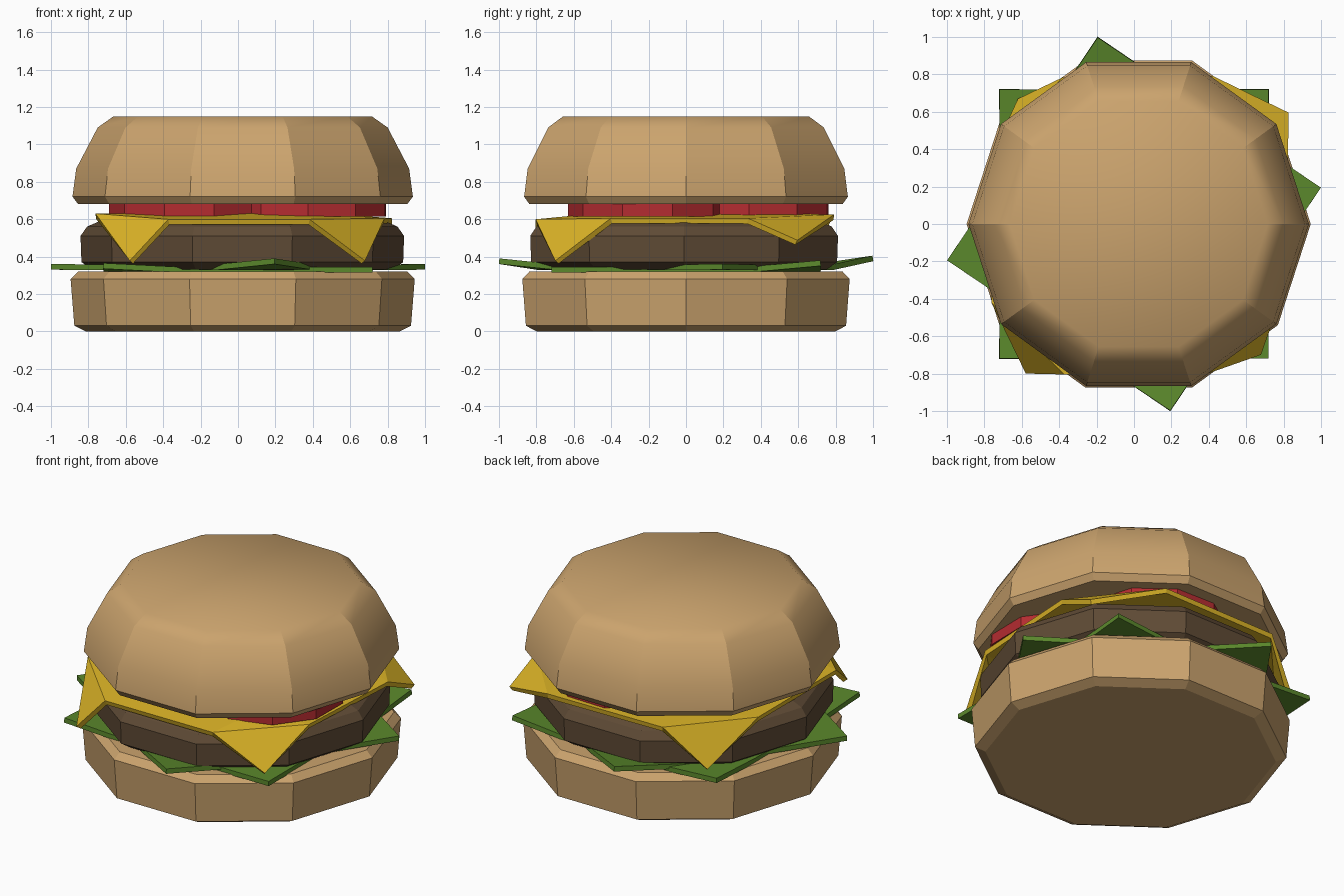
import bpy, bmesh, math
from mathutils import Vector

if "Cube" in bpy.data.objects:
    bpy.data.objects.remove(bpy.data.objects["Cube"])


def material(name, rgb):
    m = bpy.data.materials.new(name)
    m.diffuse_color = (*rgb, 1)
    m.use_nodes = True
    m.node_tree.nodes["Principled BSDF"].inputs["Base Color"].default_value = m.diffuse_color
    return m


BUN = material("toasted bun", (0.60, 0.37, 0.155))
MEAT = material("brown meat", (0.115, 0.070, 0.036))
CHEESE = material("yellow cheese", (0.72, 0.46, 0.02))
LEAF = material("green leaf", (0.105, 0.25, 0.025))
TOMATO = material("red tomato", (0.46, 0.025, 0.03))


def finish(bm, name, mat):
    bmesh.ops.recalc_face_normals(bm, faces=bm.faces)
    me = bpy.data.meshes.new(name)
    bm.to_mesh(me)
    bm.free()
    me.materials.append(mat)
    ob = bpy.data.objects.new(name, me)
    bpy.context.collection.objects.link(ob)
    return ob


def disc(name, mat, profile, centre, sides=10, turn=0.0, smooth_from=None):
    """Stack of polygon rings (radius, z), capped at both ends."""
    bm = bmesh.new()
    rings = []
    for r, z in profile:
        rings.append([bm.verts.new((centre[0] + r * math.cos(turn + math.tau * k / sides),
                                    centre[1] + r * math.sin(turn + math.tau * k / sides), z))
                      for k in range(sides)])
    for a, b in zip(rings, rings[1:]):
        for k in range(sides):
            j = (k + 1) % sides
            bm.faces.new((a[k], a[j], b[j], b[k]))
    bm.faces.new(rings[0])
    bm.faces.new(rings[-1])
    if smooth_from is not None:
        for f in bm.faces:
            f.smooth = f.calc_center_median().z > smooth_from
        # side corners stay crisp, the crown blends
        for ring in zip(*rings):
            for a, b in zip(ring, ring[1:]):
                bm.edges.get((a, b)).smooth = False
    return finish(bm, name, mat)


def sheet(name, mat, tips, folds, thick, base_z):
    """Square slice: four corner tips, each with a fold point before and after it."""
    bm = bmesh.new()
    t = [bm.verts.new(p) for p in tips]
    f = [[bm.verts.new(p) for p in pair] for pair in folds]
    inner = []
    for before, after in folds:
        mid = (Vector(before) + Vector(after)) / 2
        inner.append(bm.verts.new((mid.x * 0.8, mid.y * 0.8, base_z)))
    for k in range(4):
        n = (k + 1) % 4
        bm.faces.new((f[k][0], t[k], f[k][1]))
        bm.faces.new((f[k][0], f[k][1], inner[k]))
        bm.faces.new((f[k][1], f[n][0], inner[n], inner[k]))
    bm.faces.new(inner)
    ob = finish(bm, name, mat)
    mod = ob.modifiers.new("thickness", "SOLIDIFY")
    mod.thickness = thick
    mod.offset = 0
    return ob


# Buns and patty
disc("bottom_bun", BUN, [(0.84, 0), (0.90, 0.03), (0.92, 0.28), (0.88, 0.32)], (0.025, 0))
disc("top_bun", BUN, [(0.88, 0.68), (0.91, 0.72), (0.89, 0.87), (0.775, 1.09), (0.69, 1.15)],
     (0.025, 0), smooth_from=0.73)
disc("patty", MEAT, [(0.80, 0.33), (0.86, 0.37), (0.865, 0.51), (0.83, 0.56), (0.75, 0.595)],
     (0.023, -0.01))

# Tomato slices
for i, c in enumerate([(-0.26, -0.21), (0.38, -0.20), (0.16, 0.35)]):
    disc(f"tomato_slice_{i + 1}", TOMATO, [(0.43, 0.615), (0.43, 0.68)], c, 10, 0.3 * i)

# Cheese slice with drooping corners
sheet("cheese_slice", CHEESE,
      [(-0.57, -0.79, 0.37), (0.67, -0.69, 0.37), (0.82, 0.59, 0.475), (-0.61, 0.66, 0.37)],
      [((-0.76, -0.42, 0.615), (-0.37, -0.80, 0.585)),
       ((0.38, -0.80, 0.585), (0.78, -0.40, 0.59)),
       ((0.82, 0.33, 0.59), (0.42, 0.79, 0.61)),
       ((-0.38, 0.78, 0.61), (-0.76, 0.36, 0.615))],
      0.03, 0.615)

# Two square lettuce leaves, turned against each other, corners curled
R = 1.018
for name, start, heights, z in (("lettuce_leaf_lower", 225, (0.35, 0.33, 0.365, 0.35), 0.33),
                                ("lettuce_leaf_upper", 191, (0.345, 0.375, 0.345, 0.39), 0.342)):
    tips = []
    for k, h in enumerate(heights):
        a = math.radians(start + 90 * k)
        tips.append(Vector((R * math.cos(a), R * math.sin(a), h)))
    folds = []
    for k in range(4):
        pair = [tips[k].lerp(tips[(k + s) % 4], 0.27) for s in (-1, 1)]
        for p in pair:
            p.z = z
        folds.append(pair)
    sheet(name, LEAF, tips, folds, 0.03, z)
